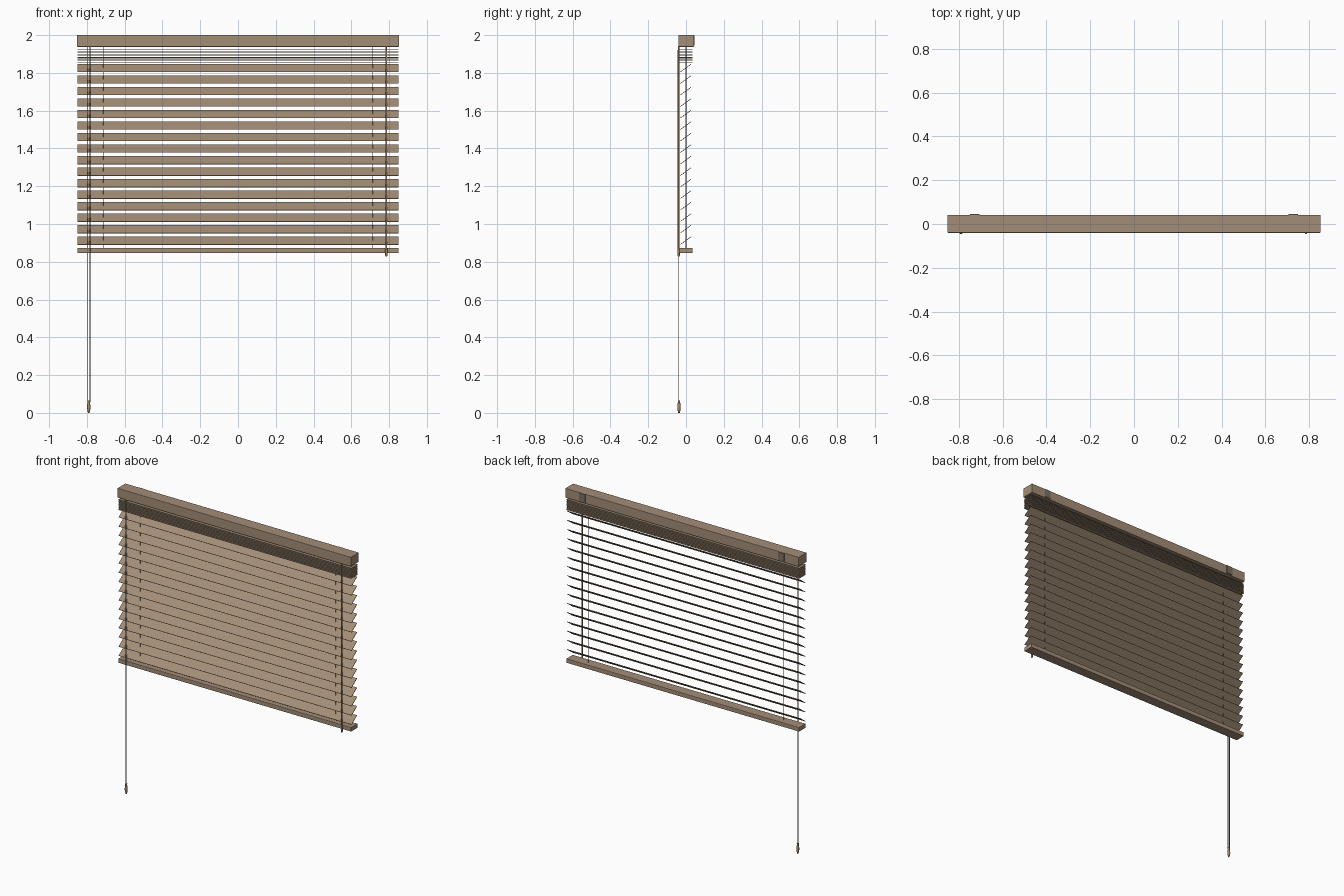
import bpy, bmesh, math
from mathutils import Matrix

if "Cube" in bpy.data.objects:
    bpy.data.objects.remove(bpy.data.objects["Cube"])


def material(name, rgb):
    m = bpy.data.materials.new(name)
    m.diffuse_color = (*rgb, 1)
    m.use_nodes = True
    m.node_tree.nodes["Principled BSDF"].inputs["Base Color"].default_value = m.diffuse_color
    return m


WOOD = material("tan wood", (0.37, 0.27, 0.185))
CORD = material("grey cord", (0.22, 0.21, 0.19))
WAND = material("warm brown", (0.36, 0.25, 0.15))
METAL = material("dark bracket", (0.20, 0.16, 0.12))


def finish(name, bm, mat, smooth=False):
    mesh = bpy.data.meshes.new(name)
    bm.to_mesh(mesh)
    bm.free()
    mesh.materials.append(mat)
    obj = bpy.data.objects.new(name, mesh)
    bpy.context.collection.objects.link(obj)
    if smooth:
        bpy.ops.object.select_all(action='DESELECT')
        obj.select_set(True)
        bpy.context.view_layer.objects.active = obj
        bpy.ops.object.shade_smooth_by_angle(angle=math.radians(40))
    return obj


def box(name, lo, hi, mat, tilt=0.0, bevel=0.0):
    size = [b - a for a, b in zip(lo, hi)]
    mid = [(a + b) / 2 for a, b in zip(lo, hi)]
    bm = bmesh.new()
    bmesh.ops.create_cube(bm, size=1, matrix=Matrix.Translation(mid)
                          @ Matrix.Rotation(tilt, 4, 'X') @ Matrix.Diagonal((*size, 1)))
    obj = finish(name, bm, mat)
    if bevel:
        mod = obj.modifiers.new("bevel", 'BEVEL')
        mod.width, mod.segments = bevel, 2
    return obj


def turned(name, x, y, profile, mat, sides=12):
    """Stack of rings (radius, z) around a vertical axis, capped at both ends."""
    bm = bmesh.new()
    rings = [[bm.verts.new((x + r * math.cos(2 * math.pi * i / sides),
                            y + r * math.sin(2 * math.pi * i / sides), z))
              for i in range(sides)] for r, z in profile]
    for a, b in zip(rings, rings[1:]):
        for i in range(sides):
            j = (i + 1) % sides
            bm.faces.new((a[i], a[j], b[j], b[i]))
    bm.faces.new(rings[0][::-1])
    bm.faces.new(rings[-1])
    return finish(name, bm, mat, True)


# head rail and bottom rail
box("head_rail", (-0.852, -0.040, 1.938), (0.852, 0.042, 2.0), WOOD, bevel=0.002)
box("bottom_rail", (-0.85, -0.034, 0.846), (0.85, 0.034, 0.874), WOOD, bevel=0.003)

# raised stack of flat slats under the head rail
for i in range(9):
    z = 1.857 + i * 0.0082
    box(f"stacked_slat_{i + 1}", (-0.85, -0.034, z - 0.0017), (0.85, 0.034, z + 0.0017), WOOD)

# hanging slats, front edge tilted down
for i in range(16):
    z = 1.825 - i * 0.0609
    box(f"slat_{i + 1}", (-0.85, -0.0365, z - 0.0015), (0.85, 0.0325, z + 0.0015),
        WOOD, tilt=math.radians(36))

# lift cords through the slats, and wall brackets on the back
for side, sx in (("left", -1), ("right", 1)):
    turned(f"lift_cord_{side}", sx * 0.714, 0.0, [(0.002, 0.87), (0.002, 1.94)], CORD, 8)
    cx = sx * 0.727
    box(f"bracket_{side}", (cx - 0.022, 0.041, 1.945), (cx + 0.022, 0.046, 1.998), METAL)

# pull cords with tassel
for i, x in enumerate((-0.796, -0.784)):
    turned(f"pull_cord_{i + 1}", x, -0.038, [(0.002, 0.055), (0.002, 1.94)], CORD, 8)
turned("tassel", -0.79, -0.037,
       [(0.004, 0.0), (0.007, 0.012), (0.009, 0.028), (0.0085, 0.042),
        (0.006, 0.055), (0.0065, 0.066)], WAND)

# tilt wand
turned("tilt_wand", 0.785, -0.039,
       [(0.004, 0.828), (0.006, 0.834), (0.006, 0.86), (0.0048, 0.875),
        (0.0048, 1.92), (0.003, 1.94)], WAND)
